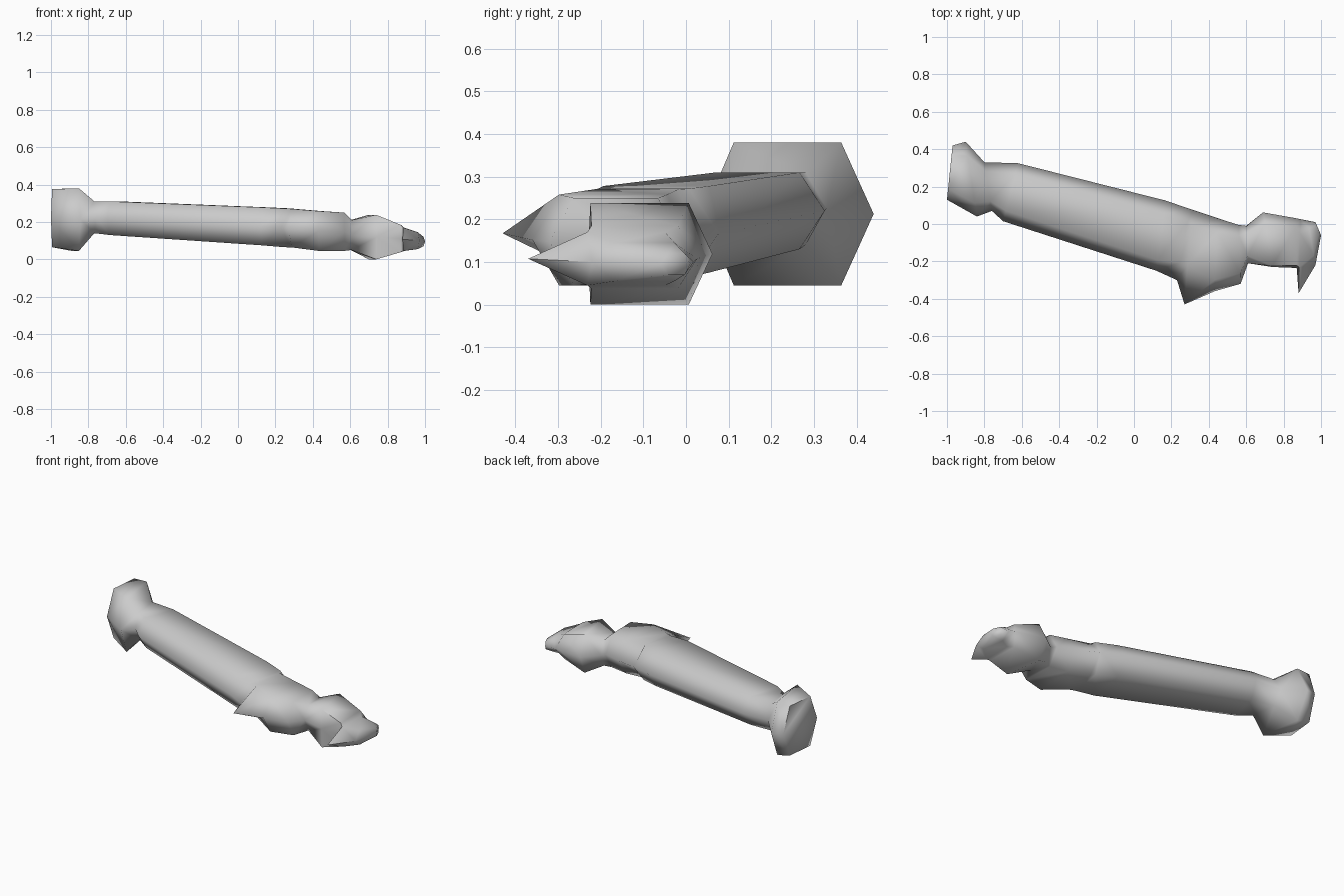
import bpy
import bmesh
import math
from mathutils import Vector

# Remove the default object
default_cube = bpy.data.objects.get("Cube")
if default_cube:
    bpy.data.objects.remove(default_cube, do_unlink=True)

# Single stone-grey material
stone_grey = bpy.data.materials.new("stone_grey")
stone_grey.use_nodes = True
colour = (0.6, 0.6, 0.6, 1.0)
stone_grey.diffuse_color = colour
stone_grey.node_tree.nodes["Principled BSDF"].inputs["Base Color"].default_value = colour

BACK_INSET = 0.19

# Section: back x, back y, front x, front y, top z, bottom z, front inset
# Flared knob at the right end and its neck
flared_end = [
    (-.97, .42, -1, .13, .375, .065, .2),
    (-.9, .44, -.84, .04, .38, .045, .18),
    (-.8, .33, -.76, .07, .31, .14, .2),
]

# Long shaft, with a pointed spur along its front edge
shaft = [
    (-.62, .325, -.7, .015, .31, .13, .18),
    (.17, .125, .12, -.25, .278, .075, .15),
    (.3, .08, .23, -.3, .272, .065, .25),
    (.31, .077, .27, -.43, .27, .064, .42),
    (.45, .03, .43, -.36, .258, .045, .16),
    (.56, -.005, .57, -.32, .25, .045, .18),
]

# Narrow neck, wide head, second spur and small blunt tip
pointed_end = [
    (.6, -.01, .61, -.21, .21, .05, .2),
    (.69, .062, .74, -.23, .238, 0, .02),
    (.86, .032, .87, -.235, .185, .038, .05),
    (.89, .026, .88, -.37, .17, .045, .35),
    (.93, .018, .97, -.22, .145, .055, .22),
    (.97, .01, 1, -.06, .12, .07, .25),
]


def six_sided_section(back_x, back_y, front_x, front_y, top, bottom, front_inset):
    """Corner points of one hexagonal cross-section."""
    middle = (top + bottom) / 2
    back = Vector((back_x, back_y, middle))
    front = Vector((front_x, front_y, middle))
    rise = Vector((0, 0, (top - bottom) / 2))
    inner_back = back.lerp(front, BACK_INSET)
    inner_front = front.lerp(back, front_inset)
    return [back, inner_back + rise, inner_front + rise,
            front, inner_front - rise, inner_back - rise]


def loft(name, sections, material):
    """Join consecutive sections into one closed smooth body."""
    bm = bmesh.new()
    rings = [[bm.verts.new(point) for point in six_sided_section(*section)]
             for section in sections]
    for ring, following in zip(rings, rings[1:]):
        count = len(ring)
        for i in range(count):
            j = (i + 1) % count
            bm.faces.new((ring[i], ring[j], following[j], following[i]))
    bm.faces.new(rings[0])
    bm.faces.new(rings[-1])
    bmesh.ops.recalc_face_normals(bm, faces=bm.faces[:])
    bmesh.ops.triangulate(bm, faces=bm.faces[:], quad_method='SHORT_EDGE')
    mesh = bpy.data.meshes.new(name)
    bm.to_mesh(mesh)
    bm.free()
    mesh.materials.append(material)
    body = bpy.data.objects.new(name, mesh)
    bpy.context.collection.objects.link(body)

    # Soft shading along the body, crisp edges at spurs and ends
    bpy.ops.object.select_all(action='DESELECT')
    body.select_set(True)
    bpy.context.view_layer.objects.active = body
    bpy.ops.object.shade_smooth_by_angle(angle=math.radians(75))
    return body


loft("bone_body", flared_end + shaft + pointed_end, stone_grey)
